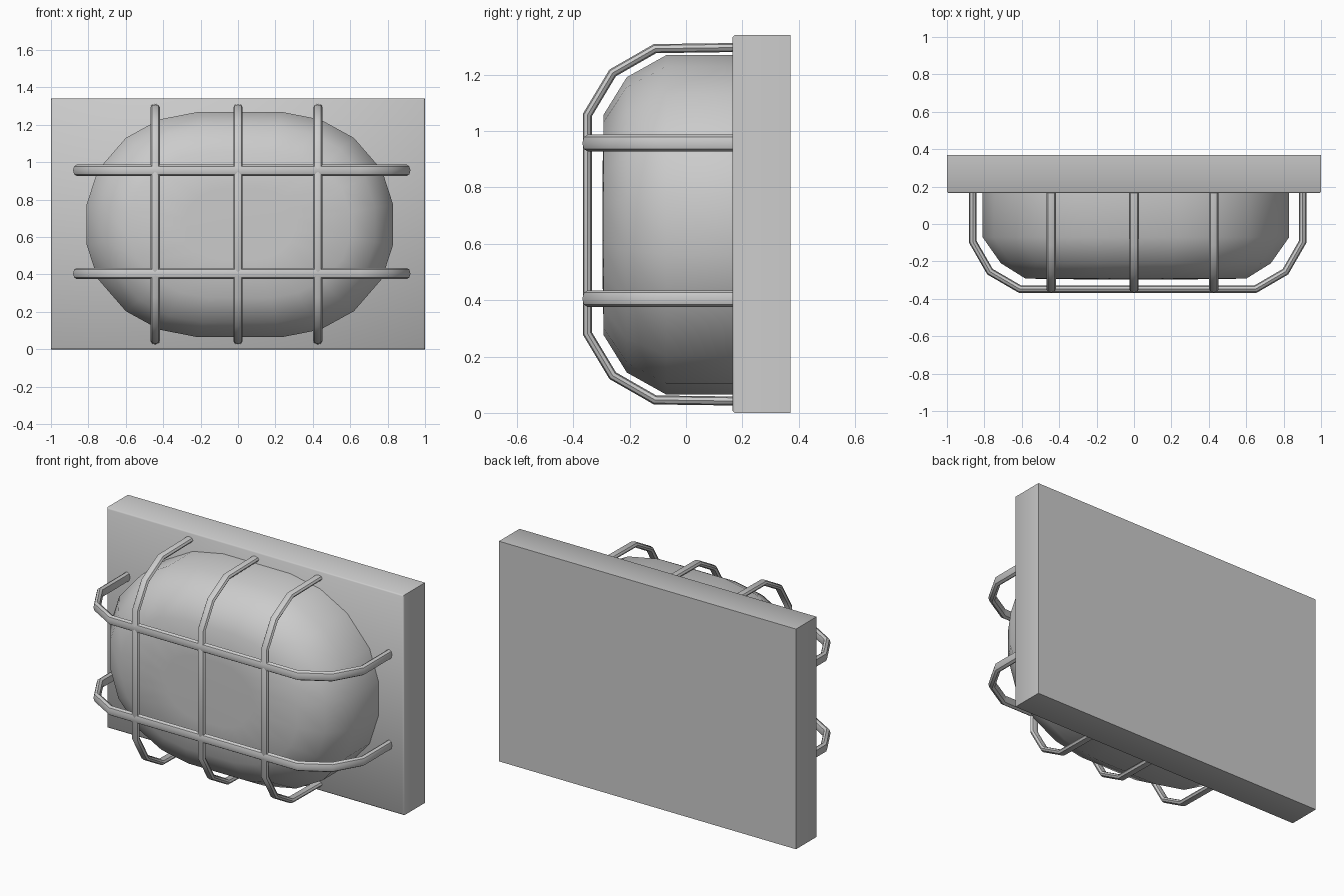
import bpy, bmesh, math
from mathutils import Vector

cube = bpy.data.objects.get("Cube")
if cube:
    bpy.data.objects.remove(cube, do_unlink=True)

GREY = (0.6, 0.6, 0.6, 1.0)
grey = bpy.data.materials.new("plain grey")
grey.use_nodes = True
grey.diffuse_color = GREY
grey.node_tree.nodes["Principled BSDF"].inputs["Base Color"].default_value = GREY


def finish(name, bm, angle):
    """Turn a bmesh into a smooth-shaded object with sharp edges kept."""
    bmesh.ops.recalc_face_normals(bm, faces=bm.faces)
    mesh = bpy.data.meshes.new(name)
    bm.to_mesh(mesh)
    bm.free()
    mesh.materials.append(grey)
    obj = bpy.data.objects.new(name, mesh)
    bpy.context.collection.objects.link(obj)
    bpy.ops.object.select_all(action='DESELECT')
    obj.select_set(True)
    bpy.context.view_layer.objects.active = obj
    bpy.ops.object.shade_smooth_by_angle(angle=math.radians(angle))
    return obj


def skin(bm, rings):
    """Bridge closed rings of points and cap both ends."""
    loops = [[bm.verts.new(p) for p in ring] for ring in rings]
    n = len(loops[0])
    for a, b in zip(loops, loops[1:]):
        for i in range(n):
            j = (i + 1) % n
            bm.faces.new((a[i], a[j], b[j], b[i]))
    bm.faces.new(loops[0])
    bm.faces.new(loops[-1])


def bar(name, path, side, half_wide, half_thick, sides=8):
    """Sweep an oval section along a planar path with mitred corners."""
    path = [Vector(p) for p in path]
    side = Vector(side)
    rings = []
    for i, p in enumerate(path):
        before = (p - path[max(i - 1, 0)]).normalized()
        after = (path[min(i + 1, len(path) - 1)] - p).normalized()
        tangent = (before + after).normalized()
        out = side.cross(tangent)
        miter = 1 / max(tangent.dot(after), tangent.dot(before))
        ring = []
        for k in range(sides):
            t = 2 * math.pi * k / sides
            ring.append(p + side * half_wide * math.cos(t)
                        + out * half_thick * miter * math.sin(t))
        rings.append(ring)
    bm = bmesh.new()
    skin(bm, rings)
    return finish(name, bm, 40)


# Mounting plate with a fine bevel round its front edge
PLATE_FRONT, PLATE_BACK, HEIGHT = 0.165, 0.37, 1.34
EDGE = 0.008


def rect(y, inset):
    x, z0, z1 = 1 - inset, inset, HEIGHT - inset
    return [(-x, y, z0), (x, y, z0), (x, y, z1), (-x, y, z1)]


bm = bmesh.new()
skin(bm, [rect(PLATE_BACK, 0), rect(PLATE_FRONT + EDGE, 0), rect(PLATE_FRONT, EDGE)])
finish("mounting_plate", bm, 50)

# Rounded lamp cover: one quarter outline mirrored, then stacked in rings
CX, CZ = 0.01, 0.667
quarter = [(0.82, 0.105), (0.76, 0.29), (0.61, 0.463), (0.43, 0.562), (0.225, 0.602)]
half = quarter + [(-x, z) for x, z in reversed(quarter)]
outline = half + [(-x, -z) for x, z in half]
levels = [(0.18, 1, 1), (-0.07, 1, 1), (-0.21, 0.88, 0.87),
          (-0.292, 0.72, 0.65), (-0.296, 0.35, 0.32)]
bm = bmesh.new()
skin(bm, [[(CX + x * sx, y, CZ + z * sz) for x, z in outline] for y, sx, sz in levels])
finish("lamp_cover", bm, 60)


# Guard cage: every bar is a mirrored half path of (reach, depth)
def mirrored(points):
    return points + [(-r, y) for r, y in reversed(points)]


upright = mirrored([(0.627, 0.175), (0.623, -0.11), (0.537, -0.26), (0.387, -0.35)])
for label, x in (("right", -0.443), ("middle", 0.0), ("left", 0.427)):
    bar("guard_upright_" + label, [(x, y, CZ + 0.002 + r) for r, y in upright],
        (1, 0, 0), 0.025, 0.016)

rail = mirrored([(0.882, 0.175), (0.882, -0.095), (0.79, -0.255), (0.63, -0.348)])
for label, z in (("lower", 0.405), ("upper", 0.957)):
    bar("guard_rail_" + label, [(0.02 + r, y, z) for r, y in rail],
        (0, 0, 1), 0.03, 0.02)
